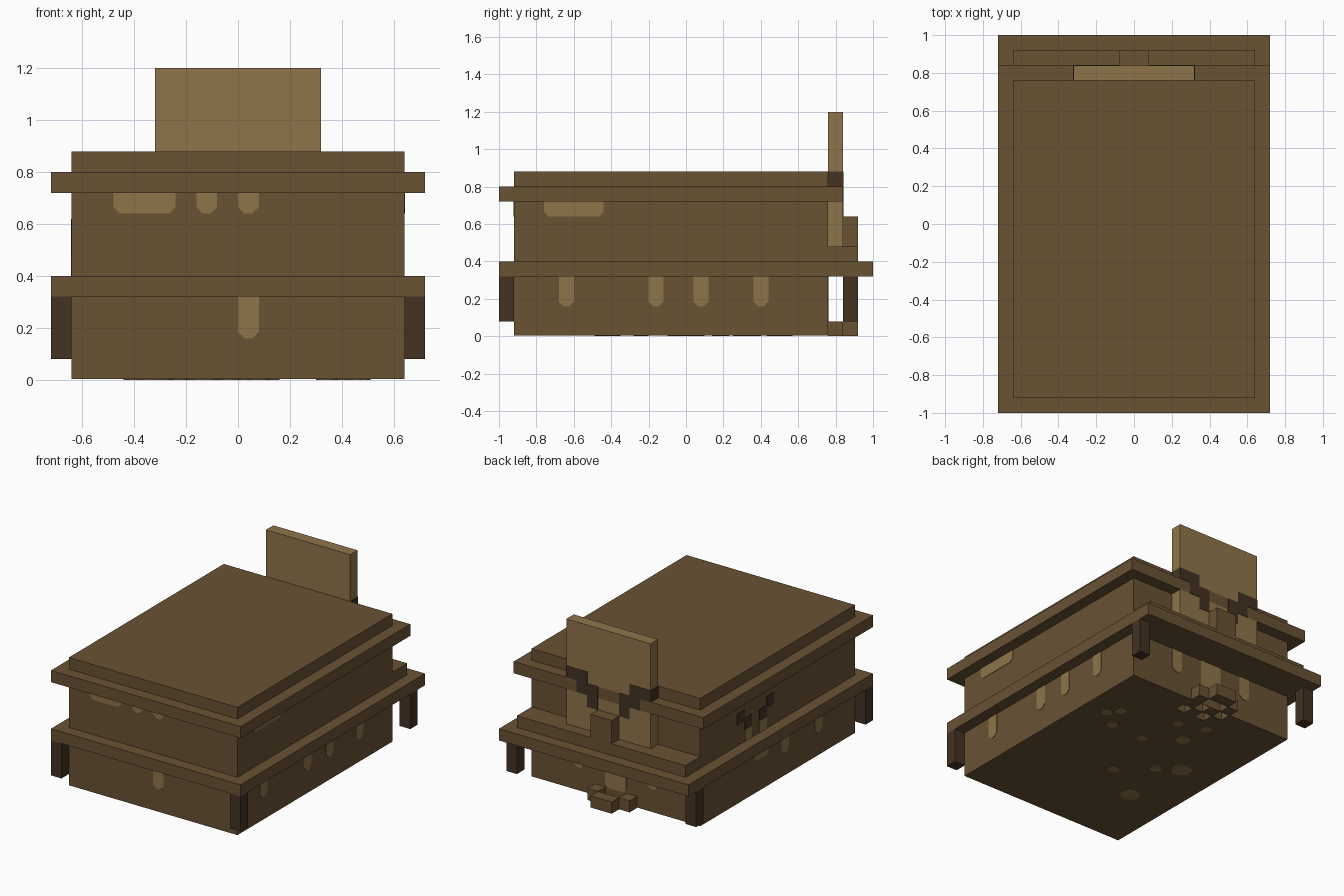
import bpy, bmesh, math
from mathutils import Vector

cube = bpy.data.objects.get("Cube")
if cube:
    bpy.data.objects.remove(cube, do_unlink=True)


def material(name, rgb):
    m = bpy.data.materials.new(name)
    m.use_nodes = True
    color = (*rgb, 1)
    m.diffuse_color = color
    m.node_tree.nodes["Principled BSDF"].inputs["Base Color"].default_value = color
    return m


BROWN = material("wood brown", (0.141, 0.084, 0.034))
TAN = material("light tan", (0.275, 0.178, 0.068))
DARK = material("dark wood", (0.058, 0.032, 0.017))
U = 0.08      # modelling unit
T = 0.003     # thickness of painted plates


def finish(bm, name, mat):
    bmesh.ops.recalc_face_normals(bm, faces=bm.faces)
    me = bpy.data.meshes.new(name)
    bm.to_mesh(me)
    bm.free()
    me.materials.append(mat)
    ob = bpy.data.objects.new(name, me)
    bpy.context.collection.objects.link(ob)
    return ob


def box(name, mat, x, y, z):
    bm = bmesh.new()
    bmesh.ops.create_cube(bm, size=1)
    for v in bm.verts:
        v.co = [r[0] if c < 0 else r[1] for c, r in zip(v.co, (x, y, z))]
    return finish(bm, name, mat)


def plate(name, mat, side, at, u, z, cut=0.025):
    """Thin painted plate on a vertical wall, bottom corners clipped."""
    (a, b), (lo, hi) = u, z
    pts = [(a, hi), (b, hi), (b, lo + cut), (b - cut, lo), (a + cut, lo), (a, lo + cut)]
    if cut == 0:
        pts = [(a, hi), (b, hi), (b, lo), (a, lo)]
    normal = Vector({"front": (0, -1, 0), "back": (0, 1, 0),
                     "left": (1, 0, 0), "right": (-1, 0, 0)}[side])
    bm = bmesh.new()
    flat = side in ("front", "back")
    f = bm.faces.new([bm.verts.new((p, at, h) if flat else (at, p, h)) for p, h in pts])
    ext = bmesh.ops.extrude_face_region(bm, geom=[f])
    for v in ext["geom"]:
        if isinstance(v, bmesh.types.BMVert):
            v.co += normal * T
    return finish(bm, name, mat)


# Main chest body and rims
W = 8 * U
body = box("chest_body", BROWN, (-W, W), (-0.92, 0.76), (T, 0.88))
box("lower_rim", BROWN, (-0.72, 0.72), (-1, 1), (0.32, 0.40))
box("upper_rim", BROWN, (-0.72, 0.72), (-1, 0.84), (0.72, 0.80))
box("back_ledge", BROWN, (-W, W), (0.76, 0.92), (0.40, 0.48))

# Corner legs
for side in (-1, 1):
    x = sorted((side * W, side * 0.72))
    for name, y in (("front_leg", (-1, -0.92)), ("back_leg", (0.84, 0.92))):
        box(name, DARK, x, y, (0.08, 0.32))

# Tall back panel and its block
box("back_panel", TAN, (-4 * U, 4 * U), (0.76, 0.84), (0.48, 1.20))
box("panel_block", BROWN, (-U, U), (0.84, 0.92), (0.48, 0.64))

# Small foot blocks behind the base
box("foot_center", BROWN, (-U, U), (0.84, 0.92), (0, U))
for side in (-1, 1):
    box("foot_side", BROWN, sorted((side * U, side * 2 * U)), (0.76, 0.84), (0, U))

# Checkered pits under the base
for x, y in ((0.12, 0.64), (-0.04, 0.64), (0.04, 0.72), (-0.12, 0.72)):
    r = 0.038
    cutter = box("pit_cutter", BROWN, (x - r, x + r), (y - r, y + r), (-U, U))
    cutter.hide_render = True
    mod = body.modifiers.new("pit", "BOOLEAN")
    mod.operation = "DIFFERENCE"
    mod.object = cutter
    bpy.context.view_layer.objects.active = body
    bpy.ops.object.modifier_apply(modifier=mod.name)
    bpy.data.objects.remove(cutter, do_unlink=True)

# Stepped dark pattern on the panel
for side in (-1, 1):
    for inner, outer, row in ((2, 4, 10), (1, 3, 9), (1, 2, 8)):
        plate("panel_pattern", DARK, "back", 0.84,
              sorted((side * inner * U, side * outer * U)), (row * U, row * U + U), 0)
    plate("panel_edge_mark", DARK, "left" if side > 0 else "right",
          side * 4 * U, (0.76, 0.84), (0.80, 0.88), 0)

# Stepped pattern on the right wall
for side in (-1, 1):
    for inner, outer, lo, mat in ((0.12, 0.20, 0.54, DARK), (0.04, 0.12, 0.48, DARK),
                                  (0.04, 0.12, 0.40, TAN)):
        span = sorted((0.16 + side * inner, 0.16 + side * outer))
        plate("wall_pattern", mat, "right", -W, span, (lo, lo + U), 0)

# Light drips under the rims
LOW, HIGH = (0.16, 0.32), (0.64, 0.72)
for u, z in (((0, 0.08), LOW), ((0, 0.08), HIGH), ((-0.16, -0.08), HIGH),
             ((-0.48, -0.24), HIGH)):
    plate("front_drip", TAN, "front", -0.92, u, z)
for y in (-0.64, -0.16, 0.08, 0.40):
    plate("left_drip", TAN, "left", W, (y - 0.04, y + 0.04), LOW)
plate("left_drip_wide", TAN, "left", W, (-0.76, -0.44), HIGH)
for y in (-0.52, -0.16):
    plate("right_drip", TAN, "right", -W, (y - 0.04, y + 0.04), LOW)
plate("right_drip_wide", TAN, "right", -W, (0.02, 0.18), (0.22, 0.32))
for x in (-0.28, 0.28):
    plate("back_drip", TAN, "back", 0.76, (x - 0.04, x + 0.04), LOW)
plate("back_drip_wide", TAN, "back", 0.76, (-U, U), (0.08, 0.32))

# Light spots on the underside
for x, y, r in ((0.47, 0.29, 4), (0.41, 0.36, 4), (0.34, 0.19, 4), (0.03, 0.47, 4),
                (-0.13, 0.33, 5), (-0.16, 0.53, 4), (0.08, 0.18, 4), (-0.03, -0.24, 4),
                (-0.23, -0.06, 4), (-0.37, 0.03, 7), (-0.32, -0.42, 7)):
    bm = bmesh.new()
    bmesh.ops.create_cone(bm, cap_ends=True, segments=8, radius1=r / 100,
                          radius2=r / 100, depth=T)
    bmesh.ops.translate(bm, verts=bm.verts, vec=(x, y, T / 2))
    finish(bm, "underside_spot", TAN)
